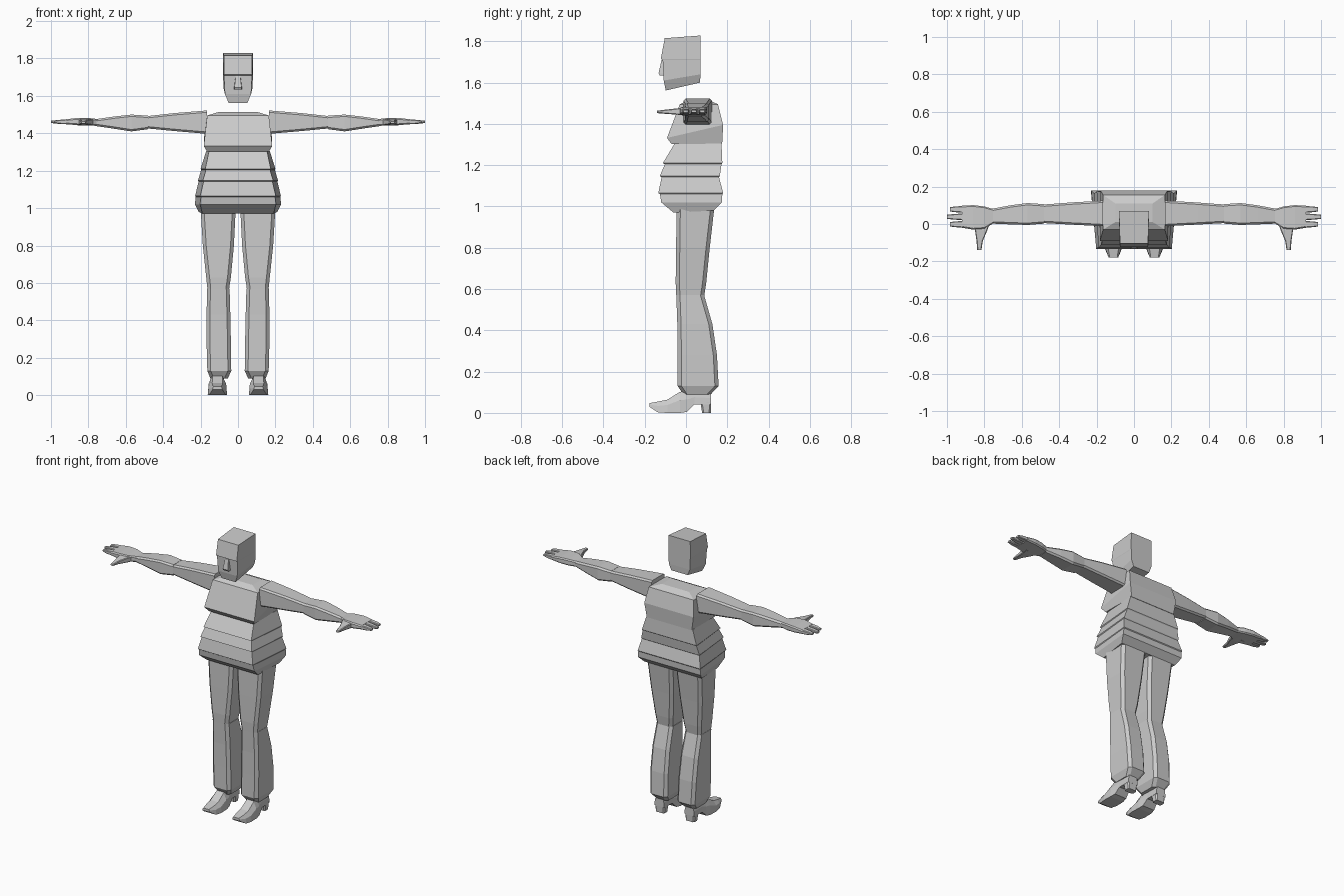
import bpy, bmesh


def loft(name, rings, mirror=False):
    """Skin a list of equal-sized point rings, cap both ends, flat shaded."""
    bm = bmesh.new()
    vs = [[bm.verts.new(p) for p in r] for r in rings]
    n = len(rings[0])
    for a, b in zip(vs, vs[1:]):
        for i in range(n):
            j = (i + 1) % n
            bm.faces.new((a[i], a[j], b[j], b[i]))
    bm.faces.new(vs[0][::-1])
    bm.faces.new(vs[-1])
    bmesh.ops.recalc_face_normals(bm, faces=bm.faces)
    me = bpy.data.meshes.new(name)
    bm.to_mesh(me)
    bm.free()
    ob = bpy.data.objects.new(name, me)
    bpy.context.collection.objects.link(ob)
    if mirror:
        ob.modifiers.new("Mirror", 'MIRROR')
    return ob


def body_ring(zf, zb, yf, yb, wf, wb):
    """Horizontal trapezoid ring: front/back height, depth, half width."""
    return [(-wf, yf, zf), (wf, yf, zf), (wb, yb, zb), (-wb, yb, zb)]


def oct_rect(a0, a1, b0, b1, c):
    """Chamfered rectangle in 2D."""
    return [(a0 + c, b0), (a1 - c, b0), (a1, b0 + c), (a1, b1 - c),
            (a1 - c, b1), (a0 + c, b1), (a0, b1 - c), (a0, b0 + c)]


def leg_ring(z, x0, x1, y0, y1, c=0.018):
    return [(x, y, z) for x, y in oct_rect(x0, x1, y0, y1, c)]


def arm_ring(x, y0, y1, z0, z1, c=0.01):
    return [(x, y, z) for y, z in oct_rect(y0, y1, z0, z1, c)]


# Head with tapered jaw, sloping crown and nose
loft("head", [body_ring(*r) for r in [
    (1.562, 1.60, -.098, .068, .05, .06),
    (1.61, 1.64, -.108, .07, .07, .077),
    (1.71, 1.71, -.113, .07, .075, .08),
    (1.715, 1.715, -.122, .07, .076, .081),
    (1.815, 1.828, -.103, .07, .075, .08)]])
loft("nose", [body_ring(*r) for r in [
    (1.635, 1.635, -.128, -.09, .019, .022),
    (1.645, 1.645, -.133, -.09, .019, .022),
    (1.71, 1.71, -.118, -.09, .012, .014)]])

# Chest block, narrowing at the hem and sloping up to the collar
loft("chest", [body_ring(*r) for r in [
    (1.302, 1.302, -.07, .175, .165, .165),
    (1.332, 1.395, -.092, .18, .183, .18),
    (1.495, 1.495, -.03, .155, .165, .165),
    (1.515, 1.515, .01, .11, .10, .10)]])

# Belly in overlapping layered folds, ending in a tucked hem
loft("belly", [body_ring(*r) for r in [
    (1.305, 1.305, -.055, .172, .155, .17),
    (1.21, 1.21, -.112, .176, .175, .20),
    (1.205, 1.205, -.102, .172, .171, .197),
    (1.147, 1.147, -.127, .164, .188, .214),
    (1.142, 1.142, -.118, .160, .184, .211),
    (1.065, 1.065, -.134, .180, .202, .229),
    (1.060, 1.060, -.126, .176, .198, .227),
    (1.02, 1.02, -.12, .174, .203, .23),
    (.97, .98, -.06, .135, .19, .21)]])

# Legs: thigh and flared trouser leg
loft("thigh", [leg_ring(*r) for r in [
    (1.0, .012, .20, -.045, .138),
    (.80, .022, .188, -.048, .115),
    (.63, .038, .17, -.05, .098),
    (.565, .048, .163, -.047, .088)]], True)
loft("lower_leg", [leg_ring(*r) for r in [
    (.57, .045, .165, -.047, .088),
    (.43, .041, .168, -.042, .128),
    (.28, .038, .168, -.04, .15),
    (.13, .036, .164, -.04, .158),
    (.088, .055, .147, -.012, .118)]], True)


# Shoe sections: y, sole height, top height, sole and top half widths
def shoe_ring(y, z0, z1, w0, w1, cx=.11):
    m = z0 + (z1 - z0) * .6
    return [(cx - w0, y, z0), (cx + w0, y, z0), (cx + w0 * .93, y, m),
            (cx + w1, y, z1), (cx - w1, y, z1), (cx - w0 * .93, y, m)]


loft("shoe", [shoe_ring(*r) for r in [
    (-.178, .03, .047, .026, .02),
    (-.135, .002, .055, .044, .027),
    (-.09, 0, .064, .052, .028),
    (-.03, 0, .102, .050, .026),
    (.005, .005, .105, .044, .03),
    (.04, .04, .10, .038, .03),
    (.122, .042, .092, .036, .028)]], True)
loft("shoe_heel", [leg_ring(*r, .008) for r in [
    (0, .078, .142, .078, .12), (.05, .074, .146, .07, .122)]], True)

# Arms
loft("upper_arm", [arm_ring(*r) for r in [
    (.165, -.012, .125, 1.397, 1.522),
    (.34, -.003, .115, 1.412, 1.508),
    (.485, .005, .104, 1.426, 1.492)]], True)
loft("forearm", [arm_ring(*r) for r in [
    (.48, .002, .106, 1.422, 1.494),
    (.57, -.005, .112, 1.410, 1.500),
    (.66, -.002, .100, 1.424, 1.490),
    (.757, .002, .082, 1.438, 1.476)]], True)

# Hand: palm, three fingers, thumb
loft("palm", [arm_ring(*r, .007) for r in [
    (.752, .004, .080, 1.440, 1.476),
    (.80, -.026, .094, 1.441, 1.482),
    (.86, -.030, .101, 1.444, 1.482),
    (.92, -.020, .098, 1.448, 1.475)]], True)
for i, tip in enumerate((.985, 1.0, .985)):
    y = -.02 + i * .040
    loft(f"finger_{i + 1}", [arm_ring(*r, .004) for r in [
        (.90, y, y + .037, 1.448, 1.475),
        (.955, y + .003, y + .034, 1.450, 1.472),
        (tip, y + .007, y + .030, 1.455, 1.467)]], True)
loft("thumb", [[(x, y, z) for x, z in oct_rect(x0, x1, z0, z1, .004)]
               for y, x0, x1, z0, z1 in [
    (.01, .768, .86, 1.442, 1.478),
    (-.035, .785, .85, 1.444, 1.476),
    (-.09, .808, .842, 1.448, 1.470),
    (-.14, .816, .838, 1.452, 1.464)]], True)
